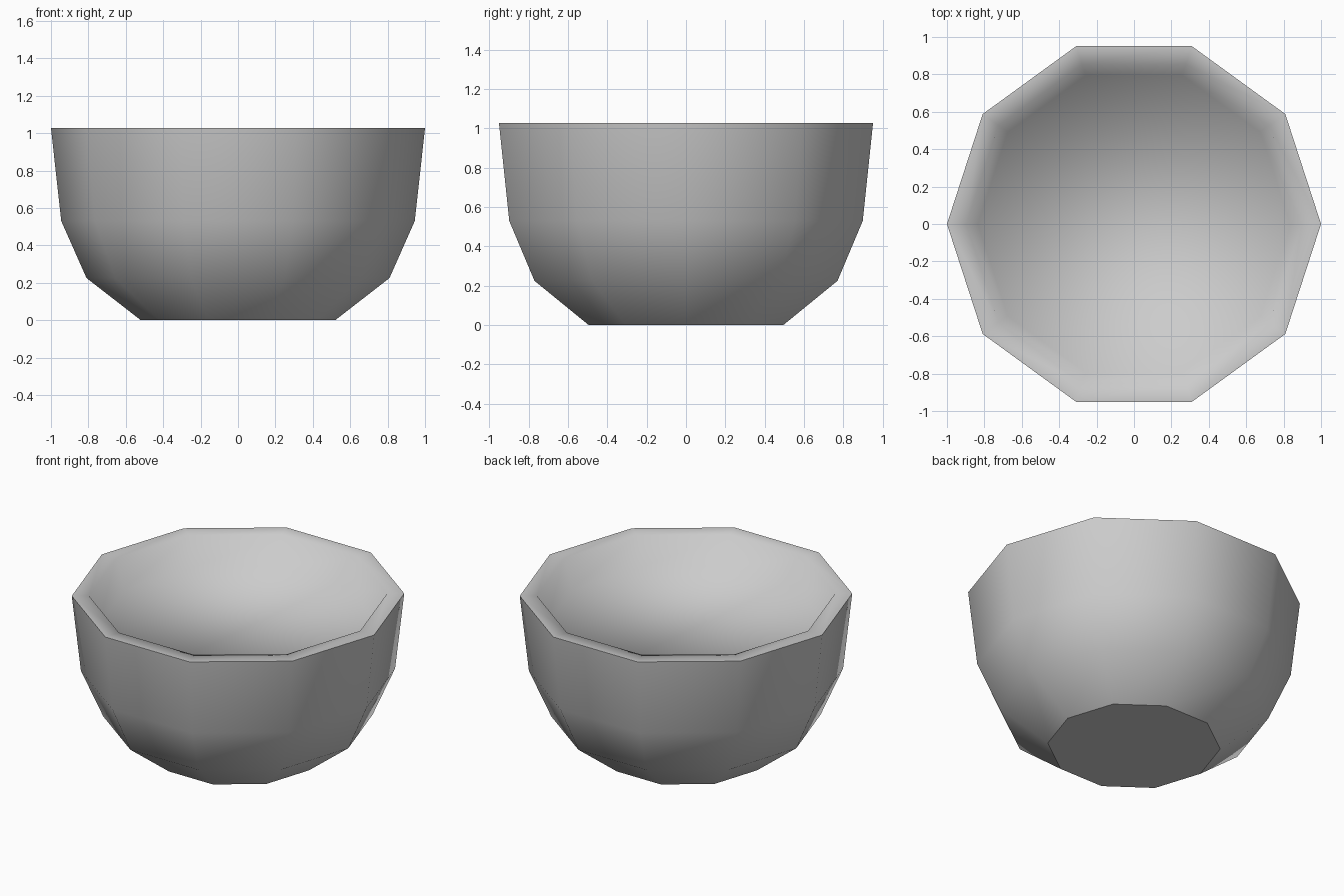
import bpy
import bmesh
from math import cos, sin, tau

SIDES = 10

cube = bpy.data.objects.get("Cube")
if cube:
    bpy.data.objects.remove(cube, do_unlink=True)


def make_material(name, colour):
    mat = bpy.data.materials.new(name)
    mat.use_nodes = True
    mat.diffuse_color = colour
    mat.node_tree.nodes["Principled BSDF"].inputs["Base Color"].default_value = colour
    return mat


def add_ring(bm, radius, z):
    return [bm.verts.new((radius * cos(tau * i / SIDES), radius * sin(tau * i / SIDES), z))
            for i in range(SIDES)]


# Bowl profile: outer wall from foot to rim, then a short inner wall down to a broad floor
outer = [(0.52, 0), (0.81, 0.225), (0.945, 0.53), (1.0, 1.027)]
inner = [(0.897, 1.027), (0.835, 0.84)]

bm = bmesh.new()
rings = [add_ring(bm, r, z) for r, z in outer + inner]
for low, high in zip(rings, rings[1:]):
    for i in range(SIDES):
        j = (i + 1) % SIDES
        bm.faces.new((low[i], low[j], high[j], high[i]))

# Flat foot underneath and floor inside
bm.faces.new(list(reversed(rings[0])))
bm.faces.new(rings[-1])
for face in bm.faces:
    face.smooth = True

# Crisp foot edge and outer rim edge, soft everywhere else
for ring in (rings[0], rings[len(outer) - 1]):
    for i in range(SIDES):
        bm.edges.get((ring[i], ring[(i + 1) % SIDES])).smooth = False

mesh = bpy.data.meshes.new("bowl")
bm.to_mesh(mesh)
bm.free()
mesh.materials.append(make_material("light grey", (0.6, 0.6, 0.6, 1)))
bowl = bpy.data.objects.new("bowl", mesh)
bpy.context.collection.objects.link(bowl)
